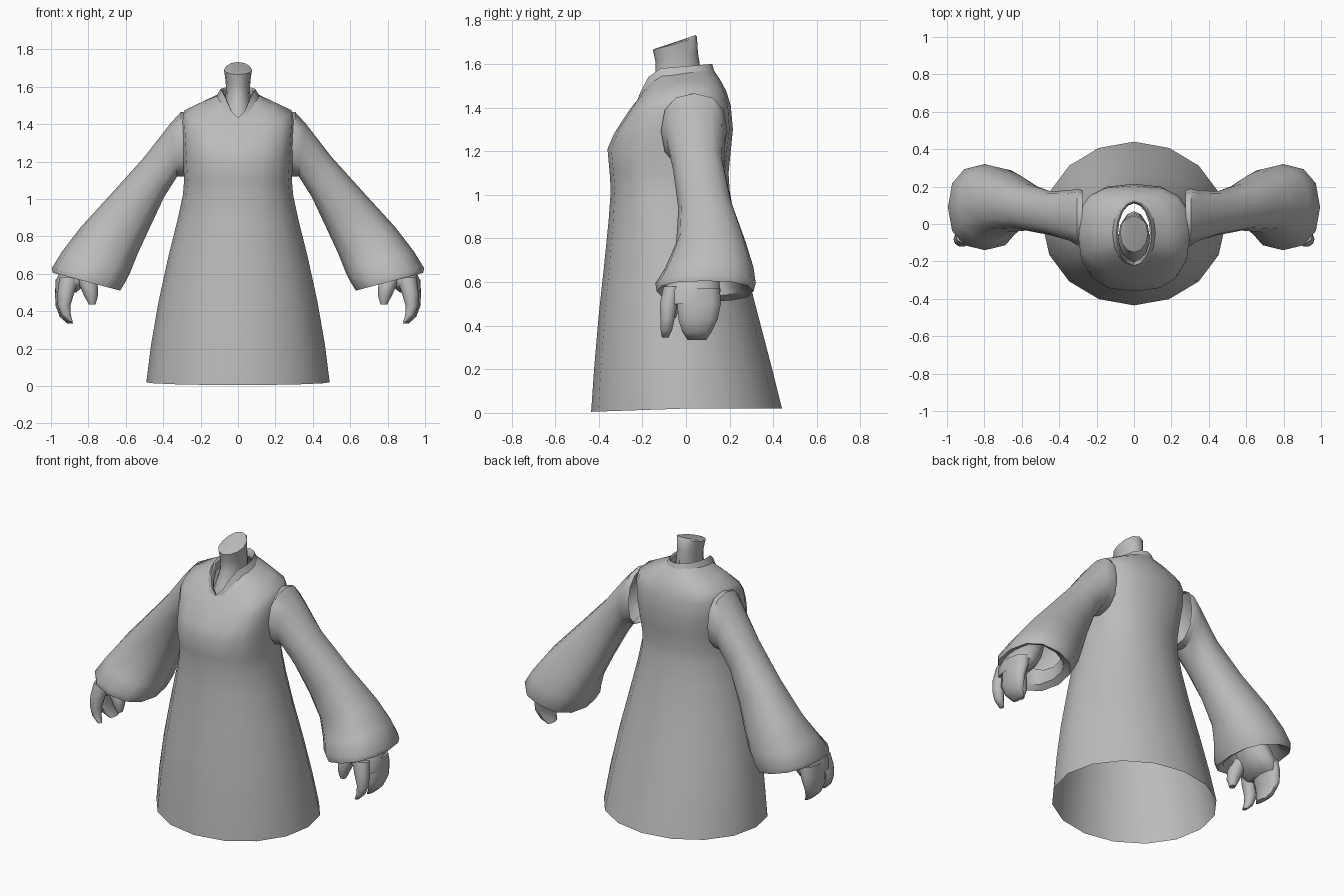
import bpy, bmesh, math
from mathutils import Vector

cloth = bpy.data.materials.new("plain_grey")
cloth.diffuse_color = (0.5, 0.5, 0.5, 1)


def signed_pow(v, e):
    return math.copysign(abs(v) ** e, v)


def loft(name, rings, cap_start=False, cap_end=False, mirror=False, angle=45):
    """Skin a list of equal-length point rings."""
    bm = bmesh.new()
    loops = [[bm.verts.new(p) for p in r] for r in rings]
    n = len(loops[0])
    for a, b in zip(loops, loops[1:]):
        for i in range(n):
            j = (i + 1) % n
            bm.faces.new((a[i], a[j], b[j], b[i]))
    if cap_start:
        bm.faces.new(loops[0][::-1])
    if cap_end:
        bm.faces.new(loops[-1])
    bmesh.ops.recalc_face_normals(bm, faces=bm.faces)
    me = bpy.data.meshes.new(name)
    bm.to_mesh(me)
    bm.free()
    me.materials.append(cloth)
    ob = bpy.data.objects.new(name, me)
    bpy.context.collection.objects.link(ob)
    if mirror:
        ob.modifiers.new("mirror", 'MIRROR')
    bpy.ops.object.select_all(action='DESELECT')
    ob.select_set(True)
    bpy.context.view_layer.objects.active = ob
    bpy.ops.object.shade_smooth_by_angle(angle=math.radians(angle))
    return ob


def body_ring(hx, yf, yb, zf, zs, zb, e=1.0, k=1.0, n=16):
    """Upright ring whose height differs at front, side and back."""
    pts = []
    cy, ry = (yf + yb) / 2, (yb - yf) / 2
    for i in range(n):
        a = 2 * math.pi * i / n
        c, s = math.cos(a), math.sin(a)
        z = zs + ((zf - zs) * c ** k if c > 0 else (zb - zs) * -c)
        pts.append((hx * signed_pow(s, e), cy - ry * signed_pow(c, e), z))
    return pts


def arm_ring(ux, uz, lx, lz, yf, yb, e=0.85, n=12):
    """Ring spanned by an upper and a lower point in x/z and a depth in y."""
    mid = Vector(((ux + lx) / 2, (yf + yb) / 2, (uz + lz) / 2))
    up = Vector(((ux - lx) / 2, 0, (uz - lz) / 2))
    out = Vector((0, (yb - yf) / 2, 0))
    return [mid + up * signed_pow(math.cos(2 * math.pi * i / n), e)
            + out * signed_pow(math.sin(2 * math.pi * i / n), e) for i in range(n)]


def oval(x, y, z, rx, ry, n=10):
    return [(x + rx * math.cos(2 * math.pi * i / n),
             y + ry * math.sin(2 * math.pi * i / n), z) for i in range(n)]


# Robe: open flared skirt, chest, sloping shoulders and V neckline
loft("robe", [body_ring(*r) for r in (
    (.49, -.435, .44, .005, .02, .02),
    (.465, -.42, .39, .22, .22, .22),
    (.425, -.40, .33, .45, .45, .45),
    (.375, -.375, .27, .68, .68, .68),
    (.325, -.355, .225, .88, .88, .88, .95),
    (.295, -.345, .20, 1.02, 1.02, 1.02, .9),
    (.288, -.35, .195, 1.10, 1.10, 1.10, .85),
    (.293, -.36, .205, 1.21, 1.20, 1.20, .8),
    (.298, -.33, .215, 1.28, 1.32, 1.30, .75),
    (.302, -.285, .205, 1.35, 1.42, 1.41, .7),
    (.285, -.255, .185, 1.395, 1.475, 1.475, .7),
    (.20, -.235, .155, 1.42, 1.515, 1.53, .8, 2),
    (.115, -.22, .125, 1.43, 1.55, 1.575, 1, 3),
)], angle=60)

# Standing collar crossing to a V
loft("collar", [body_ring(*r) for r in (
    (.125, -.228, .13, 1.42, 1.53, 1.565, 1, 3),
    (.095, -.222, .12, 1.435, 1.585, 1.60, 1, 3.5),
    (.085, -.21, .112, 1.425, 1.575, 1.59, 1, 3.5),
    (.085, -.20, .11, 1.40, 1.53, 1.55, 1, 3),
)], angle=40)

# Neck with tilted top, spreading forward into the chest
loft("neck", [body_ring(*r, n=12) for r in (
    (.085, -.205, .06, 1.41, 1.44, 1.44),
    (.075, -.175, .065, 1.48, 1.50, 1.50),
    (.064, -.14, .068, 1.55, 1.57, 1.57),
    (.066, -.14, .055, 1.61, 1.63, 1.65),
    (.075, -.152, .05, 1.665, 1.69, 1.725),
    (.066, -.142, .043, 1.67, 1.697, 1.732),
)], cap_end=True)

# Bell sleeves with a turned-in cuff
loft("sleeve", [arm_ring(*r) for r in (
    (.275, 1.465, .275, 1.12, -.11, .18),
    (.305, 1.465, .30, 1.12, -.115, .19),
    (.36, 1.405, .325, 1.12, -.09, .18),
    (.50, 1.225, .395, 1.01, -.06, .175),
    (.68, 1.025, .47, .85, -.035, .215),
    (.84, .85, .535, .71, -.045, .275),
    (.94, .72, .575, .61, -.095, .31),
    (.995, .63, .60, .56, -.14, .32),
    (.99, .605, .63, .51, -.135, .31),
    (.945, .625, .665, .535, -.10, .265),
    (.89, .71, .66, .62, -.05, .21),
)], mirror=True)

# Hands: palm, joined fingers, forefinger and thumb
parts = {
    "palm": ((.80, .05, .72, .07, .08), (.85, .04, .63, .095, .115),
             (.885, .03, .56, .09, .135), (.92, .03, .50, .055, .12)),
    "fingers": ((.915, .06, .57, .06, .10), (.93, .06, .50, .048, .105),
                (.94, .055, .43, .036, .095), (.925, .05, .37, .028, .07),
                (.897, .05, .335, .016, .045)),
    "forefinger": ((.90, -.06, .58, .055, .045), (.92, -.08, .50, .045, .042),
                   (.93, -.085, .43, .034, .034), (.92, -.09, .38, .026, .028),
                   (.897, -.095, .345, .013, .016)),
    "thumb": ((.84, -.04, .61, .055, .055), (.80, -.06, .54, .05, .045),
              (.785, -.065, .48, .036, .036), (.78, -.065, .435, .018, .02)),
}
for name, rings in parts.items():
    loft(name, [oval(*r) for r in rings], True, True, mirror=True, angle=60)
